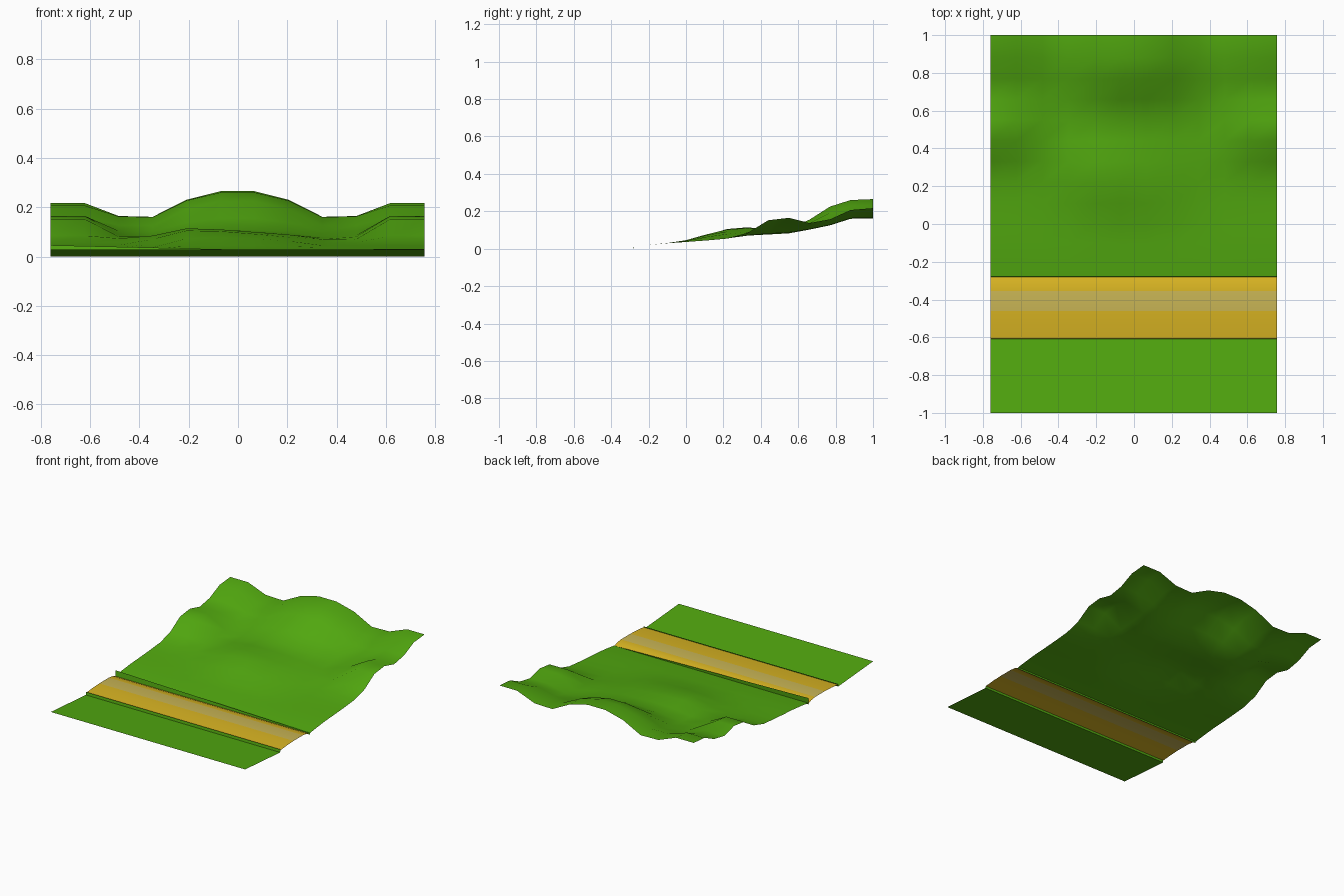
import bpy, math

if "Cube" in bpy.data.objects:
    bpy.data.objects.remove(bpy.data.objects["Cube"])

X0, X1 = -0.76, 0.756


def mat(name, rgb):
    m = bpy.data.materials.new(name)
    m.diffuse_color = (*rgb, 1)
    m.use_nodes = True
    m.node_tree.nodes["Principled BSDF"].inputs["Base Color"].default_value = m.diffuse_color
    return m


GRASS = mat("grass_green", (0.085, 0.40, 0.005))
SAND = mat("road_yellow", (0.68, 0.45, 0.016))
PALE = mat("road_centre_beige", (0.58, 0.46, 0.09))


def sheet(name, rows, mats, rule=None):
    """Skin a grid of points, rows running front to back."""
    n = len(rows[0])
    verts = [p for r in rows for p in r]
    faces = [(j * n + i, j * n + i + 1, (j + 1) * n + i + 1, (j + 1) * n + i)
             for j in range(len(rows) - 1) for i in range(n - 1)]
    me = bpy.data.meshes.new(name)
    me.from_pydata(verts, [], faces)
    for m in mats:
        me.materials.append(m)
    for p in me.polygons:
        p.use_smooth = True
        if rule:
            p.material_index = rule(p.center)
    ob = bpy.data.objects.new(name, me)
    bpy.context.collection.objects.link(ob)
    return ob


def strip(name, profile, mats, rule=None):
    """Extrude a (y, z) profile across the full width."""
    return sheet(name, [[(X0, y, z), (X1, y, z)] for y, z in profile], mats, rule)


# Front verge, sloping gently down to the road
strip("front_verge", [(-1, 0.029), (-0.61, 0.0)], [GRASS])
# Low bank between the verge and the road
strip("front_bank", [(-0.61, 0.0), (-0.607, 0.02)], [GRASS])

# Cambered road with a paler centre band
strip("road", [(-0.607, 0.014), (-0.53, 0.021), (-0.46, 0.024), (-0.355, 0.024),
               (-0.31, 0.018), (-0.28, 0.006)], [SAND, PALE],
      lambda c: 1 if -0.46 < c.y < -0.355 else 0)

# Rear bank, a thin lip tapering from left to right
sheet("rear_bank", [[(X0, -0.28, 0.0), (X1, -0.28, 0.0)],
                    [(X0, -0.277, 0.046), (X1, -0.277, 0.01)]], [GRASS])

# Hills: y, height at the outer ridges, in the valleys and along the centre
LINES = [(-0.277, .010, .010, .010), (-0.20, .020, .020, .020), (-0.10, .030, .029, .030),
         (0.0, .036, .036, .045), (0.11, .044, .045, .072), (0.22, .054, .055, .090),
         (0.33, .085, .070, .098), (0.44, .152, .076, .098), (0.55, .165, .082, .108),
         (0.66, .137, .102, .155), (0.77, .157, .125, .225), (0.88, .207, .160, .260),
         (1.0, .217, .161, .265)]
# Blend weights by column, from the middle outward: (centre, outer ridge)
BLEND = [(1, 0), (.67, 0), (0, 0), (0, .06), (0, 1), (0, 1)]

rows = []
for y, edge, valley, mid in LINES:
    row = []
    for i in range(12):
        x = X0 + (X1 - X0) * i / 11
        k = i - 6 if i >= 6 else 5 - i
        wc, we = BLEND[k]
        z = valley + wc * (mid - valley) + we * (edge - valley)
        # extra knoll left of centre
        z += 0.03 * math.exp(-((x + 0.22) / 0.17) ** 2 - ((y - 0.27) / 0.15) ** 2)
        row.append((x, y, z))
    rows.append(row)
sheet("hills", rows, [GRASS])
